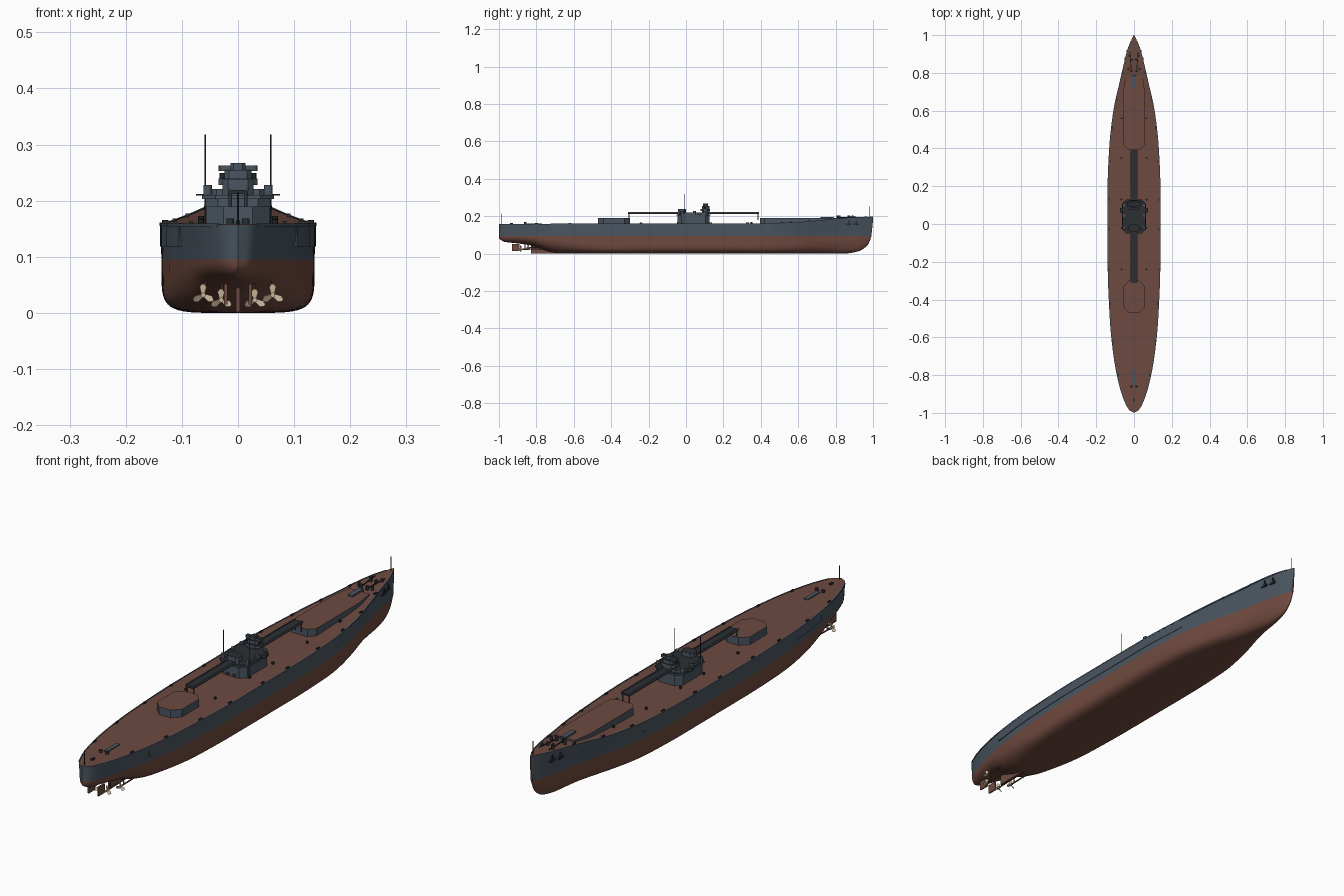
import bpy, bmesh, math
from mathutils import Vector

cube = bpy.data.objects.get("Cube")
if cube:
    bpy.data.objects.remove(cube, do_unlink=True)


def material(name, rgb):
    m = bpy.data.materials.new(name)
    m.use_nodes = True
    m.diffuse_color = (*rgb, 1)
    m.node_tree.nodes["Principled BSDF"].inputs["Base Color"].default_value = (*rgb, 1)
    return m


RED = material("hull red", (.165, .07, .05))
GREY = material("hull grey", (.07, .093, .12))
DECK = material("deck brown", (.155, .07, .053))
DARK = material("dark steel", (.025, .028, .032))
BRONZE = material("propeller bronze", (.6, .48, .33))


def finish(name, bm, mats, smooth=None):
    bmesh.ops.recalc_face_normals(bm, faces=bm.faces)
    me = bpy.data.meshes.new(name)
    bm.to_mesh(me)
    bm.free()
    ob = bpy.data.objects.new(name, me)
    bpy.context.collection.objects.link(ob)
    for m in mats:
        me.materials.append(m)
    if smooth:
        bpy.ops.object.select_all(action='DESELECT')
        ob.select_set(True)
        bpy.context.view_layer.objects.active = ob
        bpy.ops.object.shade_smooth_by_angle(angle=math.radians(smooth))
    return ob


def prism(name, outline, z0, z1, mat, top=None):
    """Extruded deck plan, with an optional colour for its top."""
    bm = bmesh.new()
    lo, hi = [[bm.verts.new((x, y, z)) for x, y in outline] for z in (z0, z1)]
    bm.faces.new(lo)
    roof = bm.faces.new(hi)
    roof.material_index = 1 if top else 0
    n = len(outline)
    for i in range(n):
        bm.faces.new((lo[i], lo[(i + 1) % n], hi[(i + 1) % n], hi[i]))
    return finish(name, bm, [mat, top] if top else [mat])


def block(name, w, y0, y1, z0, z1, mat, top=None, cut=0, x=0):
    """Box of half width w, with its plan corners cut."""
    half = [(w - cut, y0), (w, y0 + cut), (w, y1 - cut), (w - cut, y1)] if cut else [(w, y0), (w, y1)]
    plan = [(x + a, b) for a, b in half] + [(x - a, b) for a, b in reversed(half)]
    return prism(name, plan, z0, z1, mat, top)


def rod(name, a, b, r, mat, sides=8):
    a, b = Vector(a), Vector(b)
    bm = bmesh.new()
    bmesh.ops.create_cone(bm, cap_ends=True, segments=sides, radius1=r, radius2=r, depth=(b - a).length)
    ob = finish(name, bm, [mat], 40)
    ob.location = (a + b) / 2
    ob.rotation_euler = (b - a).to_track_quat('Z', 'Y').to_euler()
    return ob


def curve(points):
    """Monotone smooth curve through control points."""
    xs, ys = zip(*points)
    s = [(ys[i + 1] - ys[i]) / (xs[i + 1] - xs[i]) for i in range(len(xs) - 1)]
    t = [s[0]] + [2 * a * b / (a + b) if a * b > 0 else 0 for a, b in zip(s, s[1:])] + [s[-1]]

    def f(x):
        i = max(k for k in range(len(s)) if k == 0 or xs[k] <= x)
        h = xs[i + 1] - xs[i]
        u = (x - xs[i]) / h
        v = 1 - u
        return (ys[i] * (1 + 2 * u) * v * v + ys[i + 1] * u * u * (3 - 2 * u)
                + h * u * v * (t[i] * v - t[i + 1] * u))
    return f


# Hull lines along the length
beam = curve([(-1, 0), (-.985, .025), (-.95, .045), (-.85, .078), (-.7, .107), (-.5, .127), (-.2, .138),
              (.2, .138), (.4, .13), (.6, .108), (.75, .075), (.85, .052), (.93, .032), (1, .002)])
keel = curve([(-1, .08), (-.97, .063), (-.9, .055), (-.82, .042), (-.74, .014), (-.66, 0),
              (.84, 0), (.92, .012), (.97, .045), (.99, .09), (1, .18)])
sheer = curve([(-1, .158), (.4, .16), (.6, .167), (.75, .18), (.85, .19), (1, .198)])
flare = curve([(-1, .85), (-.6, .98), (.4, .99), (.8, .78), (1, .7)])
fullness = curve([(-1, 2), (-.7, 2.6), (-.4, 5.5), (.4, 5.5), (.75, 2.6), (1, 1.8)])
WL = .095


def section(y):
    w, zb, zd = beam(y), keel(y), sheer(y)
    wl, p = max(WL, zb), 2 / fullness(y)
    pts = []
    for i in range(13):
        a = i / 12 * math.pi / 2
        pts.append((w * flare(y) * math.sin(a) ** p, wl - (wl - zb) * max(math.cos(a), 0) ** p))
    for k in (.5, 1):
        pts.append((w * (flare(y) + (1 - flare(y)) * k), wl + (zd - wl) * k))
    return pts


bm = bmesh.new()
rows = []
COUNT = 90
for i in range(COUNT + 1):
    y = -math.cos(math.pi * i / COUNT)
    half = section(y)
    ring = [(x, z) for x, z in reversed(half)] + [(-x, z) for x, z in half[1:]]
    rows.append([bm.verts.new((x, y, z)) for x, z in ring])
n = len(rows[0])
for a, b in zip(rows, rows[1:]):
    for j in range(n):
        k = (j + 1) % n
        f = bm.faces.new((a[j], a[k], b[k], b[j]))
        f.material_index = 2 if k == 0 else 1 if j < 2 or j > n - 4 else 0
bm.faces.new(rows[0])
bm.faces.new(rows[-1])
bmesh.ops.remove_doubles(bm, verts=bm.verts, dist=.00005)
finish("hull", bm, [RED, GREY, DECK], 35)

# Side armour strips and deck edge strips that follow the hull
def strip(name, y0, y1, lo, hi, out, mat):
    for side in (-1, 1):
        bm = bmesh.new()
        prev = None
        for i in range(41):
            y = y0 + (y1 - y0) * i / 40
            z = [sheer(y) + lo, sheer(y) + hi]
            x = beam(y)
            quad = [bm.verts.new((side * (x + o), y, h)) for o, h in
                    ((-.003, z[0]), (out, z[0]), (out, z[1]), (-.003, z[1]))]
            if prev:
                for j in range(4):
                    bm.faces.new((prev[j], prev[j - 1], quad[j - 1], quad[j]))
            else:
                bm.faces.new(quad)
            prev = quad
        bm.faces.new(prev)
        finish(name, bm, [mat])


strip("side_armour", -.72, .45, -.04, -.004, .001, GREY)
strip("deck_edge", -.97, .97, -.004, .0015, .0015, GREY)

# Deckhouses and raised gangways
block("aft_deckhouse", .056, -.47, -.3, .155, .19, GREY, DECK, .03)
prism("forward_deckhouse", [(.035, .395), (.058, .42), (.058, .7), (.045, .78),
                            (-.045, .78), (-.058, .7), (-.058, .42), (-.035, .395)], .155, .19, GREY, DECK)
for y0, y1 in ((-.31, -.03), (.12, .39)):
    block("gangway", .018, y0, y1, .212, .219, DARK)
    for x in (-.017, .017):
        block("gangway_rail", .0015, y0, y1, .217, .223, GREY, x=x)
for y in (-.305, .385):
    for x in (-.014, .014):
        rod("gangway_post", (x, y, .18), (x, y, .214), .003, GREY)

# Central superstructure, in stacked tiers
tiers = [("base", .058, -.045, .125, .158, .205, .022), ("bridge_deck", .064, -.05, .13, .203, .21, .024),
         ("bridge", .06, -.03, .12, .21, .221, .022), ("aft_control", .028, -.042, .0, .21, .238, .01),
         ("tower", .024, .085, .125, .22, .255, .008), ("lookout", .035, .078, .128, .228, .24, .012),
         ("range_finder", .035, .095, .113, .253, .263, .003), ("director", .013, .09, .118, .255, .267, .005)]
for name, w, y0, y1, z0, z1, cut in tiers:
    block(name, w, y0, y1, z0, z1, GREY, DARK, cut)
block("signal_wing", .075, .06, .085, .209, .212, DARK)
for s in (-1, 1):
    rod("mast", (s * .058, -.01, .16), (s * .058, -.01, .318), .0013, DARK)
    rod("searchlight", (s * .027, .1, .24), (s * .027, .1, .249), .006, DARK)
    block("doorway", .007, -.047, -.044, .16, .17, DARK, x=s * .016)
    for y in (-.02, .045, .1):
        rod("gun_tub", (s * .054, y, .21), (s * .054, y, .228), .008, GREY, 10)
    # Bollards along the deck edge and vents inboard
    for y in (-.8, -.62, -.42, -.24, -.03, .13, .33, .51, .66, .8):
        block("bollard", .003, y - .008, y + .008, sheer(y), sheer(y) + .006, DARK, x=s * (beam(y) - .006))
    for y in (-.24, -.02, .13, .35, .56):
        rod("vent", (s * .066, y, .158), (s * .066, y, sheer(y) + .008), .005, DARK)
    # Anchors, chains and capstans at the bow
    for y in (.87, .91):
        x = beam(y) * .96
        block("anchor_crown", .004, y - .018, y + .012, .152, .16, DARK, x=s * x)
        block("anchor_shank", .004, y - .004, y + .004, .155, .178, DARK, x=s * x)
    for x, y in ((.014, .81), (.03, .82), (.012, .87), (.024, .89)):
        rod("capstan", (s * x, y, .18), (s * x, y, .203), .006, DARK, 10)
    rod("anchor_chain", (s * .014, .81, .193), (s * .022, .91, .196), .0025, DARK, 6)
    rod("stern_capstan", (s * .014, -.86, .156), (s * .014, -.86, .168), .007, DARK, 10)
block("stern_hatch", .008, -.85, -.77, .157, .162, GREY)
block("stern_bitts", .004, -.94, -.925, .157, .165, DARK)
block("bow_hatch", .01, .72, .79, .185, .197, GREY)
rod("stern_staff", (0, -.985, .155), (0, -.985, .215), .0015, DARK)
rod("bow_staff", (0, .982, .195), (0, .982, .252), .0015, DARK)

# Keel fin, rudders, shafts and propellers
block("keel_fin", .004, -.83, -.6, .002, .05, RED)
for s in (-1, 1):
    block("rudder", .003, -.93, -.89, .015, .052, RED, x=s * .022)
    for x, y, z in ((.062, -.84, .032), (.03, -.88, .023)):
        rod("shaft", (s * x, y, z), (s * x, y + .16, z + .004), .003, RED)
        rod("shaft_strut", (s * x, y + .02, z), (s * x * .9, y + .02, .062), .0025, RED)
        rod("propeller_hub", (s * x, y - .012, z), (s * x, y + .006, z), .0045, BRONZE)
        bm = bmesh.new()
        for k in range(3):
            a = math.radians(90 + 120 * k)
            d, e = Vector((math.cos(a), 0, math.sin(a))), Vector((-math.sin(a), 0, math.cos(a)))
            twist = e * .006 + Vector((0, .004, 0))
            c = Vector((s * x, y - .004, z))
            bm.faces.new([bm.verts.new(c + d * r + twist * t) for r, t in
                          ((.003, -.5), (.014, -1), (.02, -.4), (.02, .4), (.014, 1), (.003, .5))])
        blades = finish("propeller_blades", bm, [BRONZE])
        thick = blades.modifiers.new("thickness", 'SOLIDIFY')
        thick.thickness, thick.offset = .0015, 0
